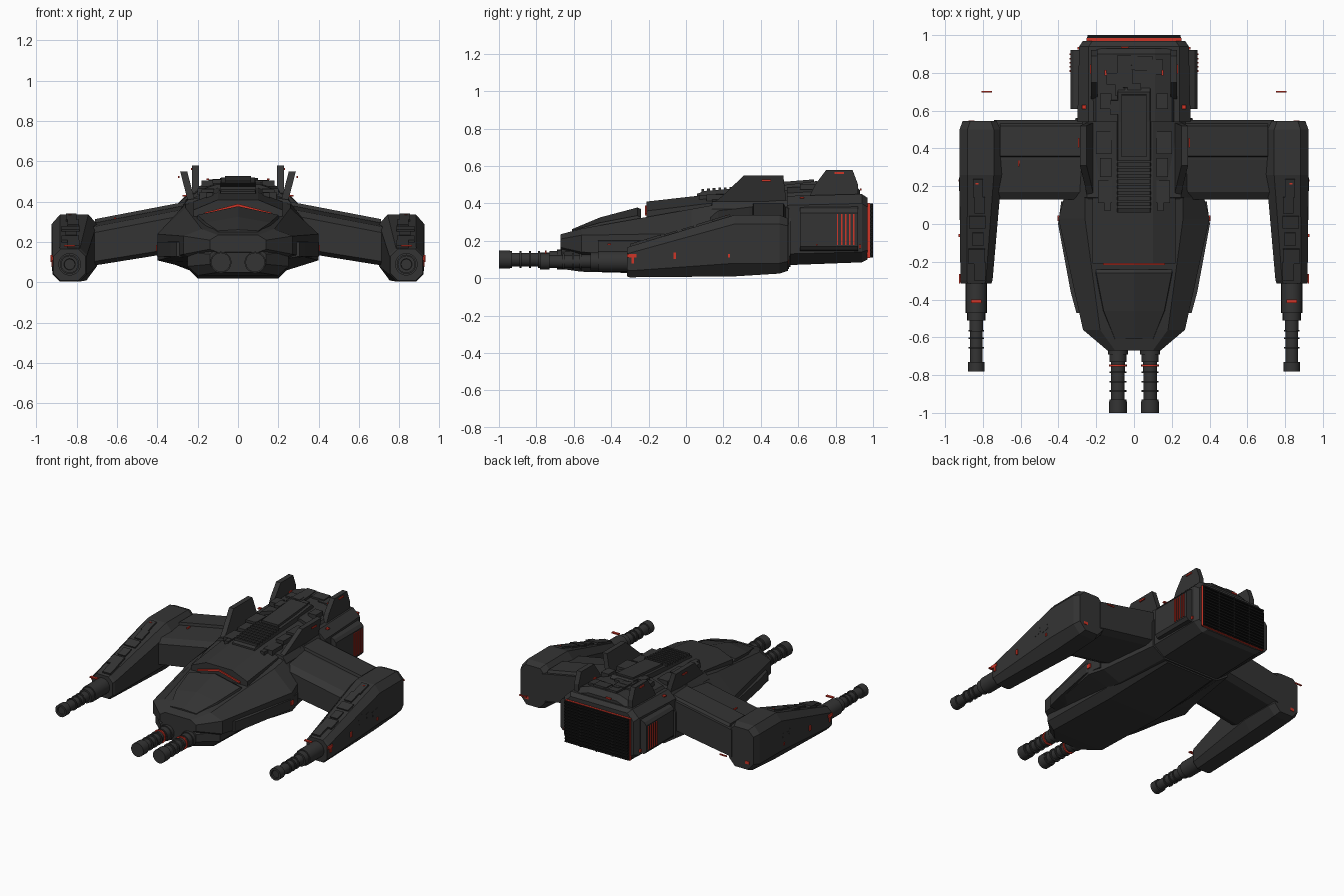
import bpy, bmesh, math, random
from mathutils import Vector, Matrix

random.seed(4)


def material(name, rgb):
    m = bpy.data.materials.new(name)
    m.diffuse_color = (*rgb, 1)
    return m


GREY = material("dark_grey_hull", (0.034, 0.034, 0.034))
BLACK = material("black_grille", (0.008, 0.008, 0.008))
RED = material("red_marking", (0.62, 0.035, 0.02))


def finish(name, bm, mat, mirror=False, smooth=False):
    bmesh.ops.recalc_face_normals(bm, faces=bm.faces)
    me = bpy.data.meshes.new(name)
    bm.to_mesh(me)
    bm.free()
    me.materials.append(mat)
    ob = bpy.data.objects.new(name, me)
    bpy.context.collection.objects.link(ob)
    if mirror:
        ob.modifiers.new("mirror", 'MIRROR').use_mirror_merge = False
    if smooth:
        bpy.context.view_layer.objects.active = ob
        ob.select_set(True)
        bpy.ops.object.shade_smooth_by_angle(angle=math.radians(35))
        ob.select_set(False)
    return ob


def loft(name, sections, mat=GREY, mirror=False, smooth=False):
    """Skin closed rings of points and cap both ends."""
    bm = bmesh.new()
    rings = [[bm.verts.new(p) for p in s] for s in sections]
    n = len(rings[0])
    for a, b in zip(rings, rings[1:]):
        for i in range(n):
            bm.faces.new((a[i], a[(i + 1) % n], b[(i + 1) % n], b[i]))
    bm.faces.new(rings[0])
    bm.faces.new(rings[-1])
    return finish(name, bm, mat, mirror, smooth)


def boxes(name, items, mat=GREY, mirror=False):
    """Items are (centre, size) or (centre, size, tilt about x)."""
    bm = bmesh.new()
    for it in items:
        rot = Matrix.Rotation(it[2] if len(it) > 2 else 0, 4, 'X')
        bmesh.ops.create_cube(bm, size=1, matrix=Matrix.Translation(it[0]) @ rot
                              @ Matrix.Diagonal((*it[1], 1)))
    return finish(name, bm, mat, mirror)


def ring8(y, wt, wm, wb, zt, zh, zl, zb, cx=0):
    half = [(wt, zt), (wm, zh), (wm, zl), (wb, zb)]
    return [(cx + x, y, z) for x, z in half] + [(cx - x, y, z) for x, z in reversed(half)]


# Main hull and chin beneath it
loft("main_hull", [
    ring8(-0.67, .10, .14, .10, .235, .21, .165, .15),
    ring8(-0.56, .18, .27, .20, .265, .23, .14, .10),
    ring8(0.03, .26, .40, .24, .37, .24, .11, .07),
    ring8(0.14, .26, .37, .24, .39, .26, .11, .06),
    ring8(0.56, .25, .31, .22, .42, .30, .12, .06)])
loft("chin_keel", [
    ring8(-0.665, .11, .14, .10, .165, .14, .09, .05),
    ring8(-0.56, .22, .25, .20, .175, .15, .08, .035),
    ring8(0.0, .22, .25, .20, .175, .15, .07, .02),
    ring8(0.55, .20, .24, .18, .175, .15, .09, .05)])
loft("side_armour", [[(x, y, z) for x, z in ((w - .08, .21), (w, .20), (w, .13), (w - .08, .115))]
                     for y, w in ((-.47, .305), (-.36, .335), (.0, .402), (.12, .385))], mirror=True)

# Canopy, upper deck and red brow line
loft("canopy", [[(-w, y, a), (-w + .01, y, b), (0, y, c), (w - .01, y, b), (w, y, a)]
                for y, w, a, b, c in ((-.61, .11, .22, .256, .262), (-.46, .17, .25, .297, .325),
                                      (-.26, .21, .28, .335, .378), (-.24, .21, .28, .325, .37))])
loft("upper_deck", [[(-.22, y, .26), (-.22, y, a), (-.1, y, b), (.1, y, b), (.22, y, a), (.22, y, .26)]
                    for y, a, b in ((-.21, .36, .41), (.12, .40, .447), (.56, .42, .47))])
loft("brow_line", [[(x, -.218, z), (x, -.218, z + .012), (x, -.209, z + .012), (x, -.209, z)]
                   for x, z in ((-.165, .335), (0, .378), (.165, .335))], RED)

# Engine block, stepped top and side housings
loft("engine_block", [
    ring8(0.54, .24, .30, .22, .44, .39, .13, .07),
    ring8(0.94, .24, .29, .22, .45, .40, .14, .085),
    ring8(0.97, .22, .27, .20, .43, .38, .15, .10)])
loft("engine_top", [
    [(s * x, y, z) for s, x, z in ((-1, .23, .42), (-1, .20, h - .03), (-1, .11, h), (1, .11, h),
                                  (1, .20, h - .03), (1, .23, .42))]
    for y, h in ((.54, .485), (.90, .505), (.93, .47))])
loft("engine_side_housing", [[(x, y, z) for x, z in ((.25, .40), (.32, .37), (.335, .35),
                              (.335, .17), (.32, .15), (.25, .14))] for y in (.61, .92)], mirror=True)
boxes("engine_side_red_slats", [((.338, .81 + i * .022, .26), (.008, .008, .165)) for i in range(5)],
      RED, True)

# Rear grille: red rim, black backing, slats and dividers
boxes("grille_rim", [((0, .977, .255), (.505, .016, .295))], RED)
boxes("grille_slats", [((0, .986, .255), (.50, .008, .29))]
      + [((0, .992, .12 + i * .0208), (.49, .016, .011)) for i in range(14)], BLACK)
boxes("grille_dividers", [((x, .992, .255), (.008, .015, .29)) for x in (-.125, 0, .125)], BLACK)

# Dorsal spine with ribs and panels
loft("dorsal_spine", [[(-.10, y, .40), (-.085, y, h), (.085, y, h), (.10, y, .40)]
                      for y, h in ((.06, .452), (.10, .467), (.54, .50), (.70, .52), (.72, .50))])
boxes("spine_ribs", [((0, .09 + i * .03, .468 + i * .0023), (.18, .014, .018)) for i in range(9)])
boxes("spine_cap", [((0, .52, .503), (.13, .33, .025), .08)])
plates = []
for i in range(16):
    x = random.uniform(-.13, .13)
    plates.append(((x, random.uniform(.6, .88), .503 - max(0, abs(x) - .1) * .3),
                   (random.uniform(.03, .10), random.uniform(.03, .09), random.uniform(.012, .026)), .05))
boxes("engine_top_plates", plates)
boxes("deck_side_plates", [((.155, .17, .43), (.07, .12, .035)), ((.15, .30, .445), (.06, .10, .03)),
                           ((.16, .43, .45), (.08, .12, .03)), ((.15, .65, .49), (.06, .08, .03)),
                           ((.14, .10, .425), (.03, .06, .04))], mirror=True)


# Fins: side profile swept between an inner and an outer wall
def fin(name, profile, base_x, lean, thick):
    z0 = min(z for _, z in profile)
    loft(name, [[(base_x + t + (z - z0) * lean, y, z) for y, z in profile]
                for t in (-thick / 2, thick / 2)], mirror=True)


fin("forward_fin", [(.12, .38), (.20, .445), (.31, .55), (.52, .55), (.54, .38)], .225, .26, .035)
fin("rear_fin", [(.66, .44), (.69, .50), (.75, .58), (.89, .58), (.92, .50), (.92, .44)], .21, 0, .035)


# Wings, running outward from hull to pod
def wing_ring(x, lo, hi):
    return [(x, .13, lo + .02), (x, .13, hi - .06), (x, .17, hi - .03), (x, .34, hi - .012),
            (x, .55, hi - .012), (x, .55, lo + .02), (x, .50, lo), (x, .18, lo)]


loft("wing", [wing_ring(.18, .17, .41), wing_ring(.74, .08, .302)], mirror=True)
loft("wing_raised_panel", [[(x, .35, z - .04), (x, .36, z), (x, .52, z), (x, .545, z - .04)]
                           for x, z in ((.22, .408), (.71, .314))], mirror=True)
loft("wing_root_fairing", [[(x, y, z) for y, z in ((.12, a - .12), (.14, a), (.54, a), (.57, a - .12))]
                           for x, a in ((.16, .425), (.25, .41), (.28, .37))], mirror=True)

# Wing pods
loft("wing_pod", [
    ring8(-.315, .045, .08, .045, .165, .13, .045, .01, .836),
    ring8(-.30, .05, .085, .05, .17, .135, .04, .005, .834),
    ring8(.26, .07, .112, .06, .338, .29, .08, .01, .812),
    ring8(.50, .07, .112, .06, .338, .29, .08, .025, .812),
    ring8(.545, .055, .095, .05, .32, .28, .09, .04, .812)], mirror=True)
slope = math.atan2(.168, .56)
top = [((.835 + random.uniform(-.02, .02), y, .26 + (y - .0) * .30 + .002),
        (random.uniform(.05, .09), random.uniform(.05, .10), random.uniform(.014, .024)), slope)
       for y in (-.25, -.17, -.08, .01, .10, .19)]
side = [((.905 + .01 * (y + .3) / .55, y, .10 + (y + .3) * .17 + random.uniform(-.015, .03)),
         (.022, random.uniform(.04, .10), random.uniform(.03, .07)), slope * .6)
        for y in (-.26, -.18, -.10, -.02, .06, .14, .21)]
boxes("pod_plates", top + side, mirror=True)
loft("pod_inner_rail", [[(x, y, z + d) for x, d in ((c - .09, 0), (c - .04, .03), (c - .04, -.06), (c - .09, -.05))]
                        for y, c, z in ((-.24, .845, .12), (.20, .81, .22))], mirror=True)


# Guns: stepped tubes turned about a lengthwise axis
def gun(name, x, z, profile):
    rings = [[(x + r * math.cos(a), y, z + r * math.sin(a))
              for a in (math.tau * i / 20 for i in range(20))] for y, r in profile]
    loft(name, rings, mirror=True, smooth=True)


def tube(steps):
    out = []
    for y0, y1, r in steps:
        out += [(y0, r), (y1, r)]
    return out


gun("pod_gun", .835, .09, tube([(-.25, -.47, .056), (-.47, -.51, .048), (-.51, -.56, .036),
    (-.56, -.57, .042), (-.57, -.60, .034), (-.60, -.61, .042), (-.61, -.65, .034), (-.65, -.66, .042),
    (-.66, -.73, .034), (-.73, -.78, .043), (-.78, -.78, .028), (-.77, -.77, .026)]))
gun("nose_gun", .085, .10, tube([(-.60, -.69, .053), (-.69, -.73, .046), (-.73, -.78, .038),
    (-.78, -.79, .046), (-.79, -.83, .036), (-.83, -.84, .046), (-.84, -.88, .036), (-.88, -.89, .046),
    (-.89, -.93, .036), (-.93, -.94, .045), (-.94, -1.0, .048)]))
gun_band = tube([(-.745, -.755, .047)])
loft("nose_gun_red_band", [[(.085 + r * math.cos(math.tau * i / 20), y, .10 + r * math.sin(math.tau * i / 20))
                            for i in range(20)] for y, r in gun_band], RED, True)

# Small red markings
boxes("red_markings", [
    ((.835, -.41, .183), (.055, .018, .008)), ((.78, .70, .18), (.055, .008, .008)),
    ((.922, -.29, .12), (.008, .05, .02)), ((.922, -.285, .10), (.008, .015, .04)),
    ((.925, -.06, .12), (.008, .015, .035)), ((.925, .23, .12), (.008, .01, .02)),
    ((.832, .22, .333), (.015, .02, .008)), ((.293, .43, .522), (.008, .05, .01)),
    ((.23, .82, .562), (.008, .05, .01)), ((.295, .93, .17), (.008, .012, .02)),
    ((.402, .03, .17), (.008, .03, .03)), ((.265, .62, .43), (.02, .02, .008)),
    ((.15, .80, .512), (.01, .03, .008)), ((.86, .544, .09), (.03, .008, .02))], RED, True)
boxes("centre_red_markings", [((-.05, .935, .475), (.04, .008, .01)),
                              ((-.61, .32, .318), (.01, .03, .008))], RED)
